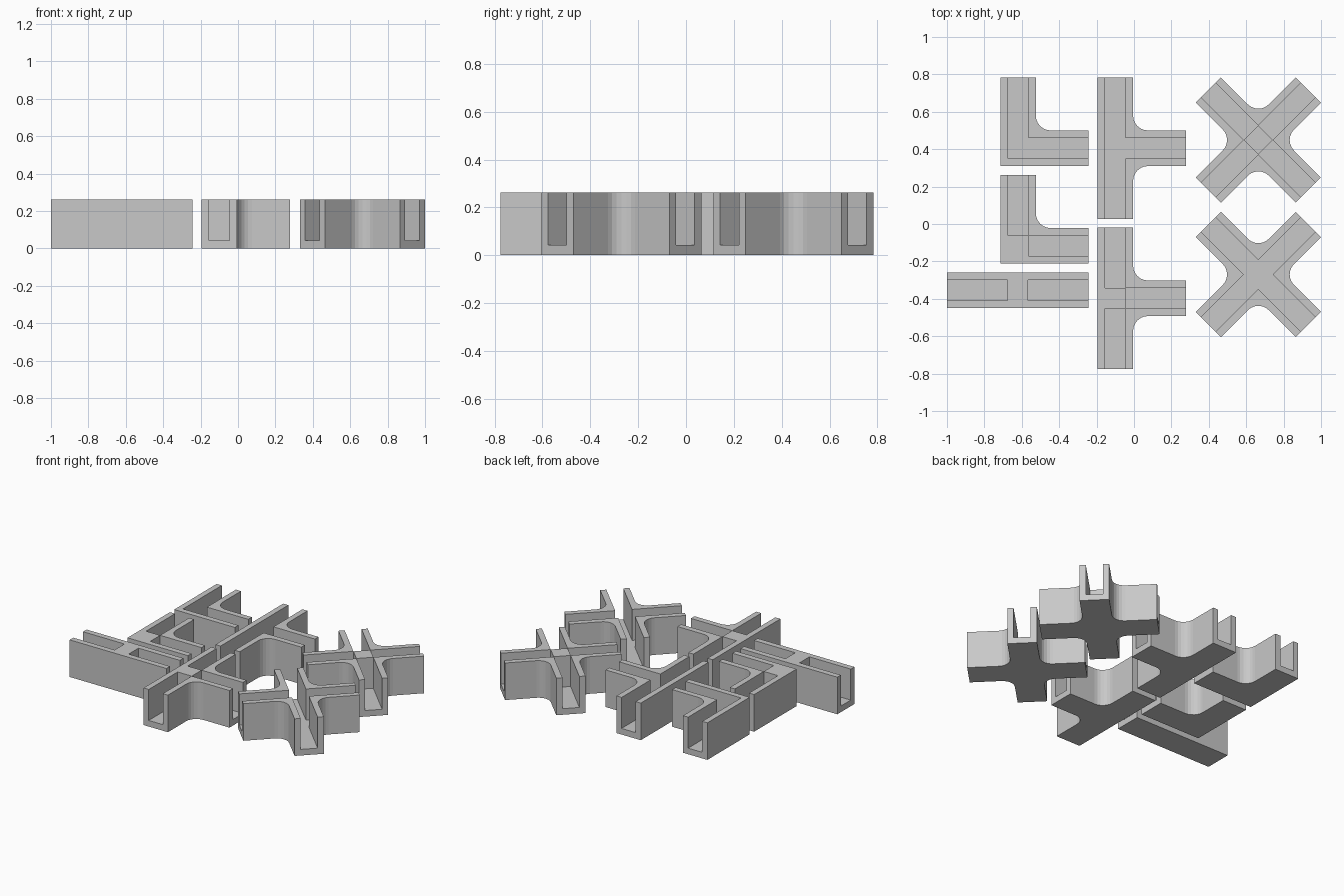
import bpy, bmesh, math
from mathutils import Matrix, Vector

cube = bpy.data.objects.get("Cube")
if cube:
    bpy.data.objects.remove(cube, do_unlink=True)

ARM = 0.378      # centre to arm end
HALF = 0.095     # half the outer width
SLOT = 0.055     # half the channel width
HEIGHT = 0.262
FLOOR = 0.043
FILLET = 0.08
STEPS = 6

grey = bpy.data.materials.new("plain_grey")
grey.use_nodes = True
colour = (0.58, 0.58, 0.58, 1)
grey.diffuse_color = colour
grey.node_tree.nodes["Principled BSDF"].inputs["Base Color"].default_value = colour


def make_object(name, bm):
    bmesh.ops.recalc_face_normals(bm, faces=bm.faces)
    mesh = bpy.data.meshes.new(name)
    bm.to_mesh(mesh)
    bm.free()
    mesh.materials.append(grey)
    obj = bpy.data.objects.new(name, mesh)
    bpy.context.scene.collection.objects.link(obj)
    return obj


def prism(name, outline, bottom, top):
    bm = bmesh.new()
    face = bm.faces.new([bm.verts.new((x, y, bottom)) for x, y in outline])
    new = bmesh.ops.extrude_face_region(bm, geom=[face])["geom"]
    bmesh.ops.translate(bm, vec=(0, 0, top - bottom),
                        verts=[v for v in new if isinstance(v, bmesh.types.BMVert)])
    return make_object(name, bm)


def body_outline(arms):
    """Walk round the four directions, with rounded inner corners."""
    points = []
    for d in range(4):
        turn = Matrix.Rotation(d * math.pi / 2, 2)
        here, after = d in arms, (d + 1) % 4 in arms
        local = [(ARM, -HALF), (ARM, HALF)] if here else []
        if here and after:
            c = HALF + FILLET
            for i in range(STEPS + 1):
                a = math.pi * 1.5 - i / STEPS * math.pi / 2
                local.append((c + FILLET * math.cos(a), c + FILLET * math.sin(a)))
        elif not here and not after:
            local.append((HALF, HALF))
        points += [turn @ Vector(p) for p in local]
    return points


def cut(obj, cutter):
    mod = obj.modifiers.new("channel", 'BOOLEAN')
    mod.operation = 'DIFFERENCE'
    mod.solver = 'EXACT'
    mod.object = cutter


def connector(name, x, y, arms, blocked, angle=0):
    body = prism(name, body_outline(arms), 0, HEIGHT)
    # One channel per arm; open pieces join in the middle
    start = SLOT if blocked else -SLOT
    cutters = []
    for d in arms:
        turn = Matrix.Rotation(d * math.pi / 2, 2)
        corners = [(start, -SLOT), (ARM + 0.1, -SLOT), (ARM + 0.1, SLOT), (start, SLOT)]
        cutter = prism("channel_cutter", [turn @ Vector(p) for p in corners],
                       FLOOR, HEIGHT + 0.1)
        cutter.hide_render = True
        cut(body, cutter)
        cutters.append(cutter)
    # Bake the cuts, then drop the helpers
    bpy.context.view_layer.update()
    graph = bpy.context.evaluated_depsgraph_get()
    baked = bpy.data.meshes.new_from_object(body.evaluated_get(graph))
    body.modifiers.clear()
    body.data = baked
    for cutter in cutters:
        bpy.data.objects.remove(cutter, do_unlink=True)
    body.location = (x, y, 0)
    body.rotation_euler.z = angle


# Arms are numbered counter-clockwise from +x
corner, tee, cross = (0, 1), (0, 1, 3), (0, 1, 2, 3)
connector("open_corner", -0.62, 0.405, corner, False)
connector("blocked_corner", -0.62, -0.117, corner, True)
connector("blocked_straight", -0.622, -0.355, (0, 2), True)
connector("open_tee", -0.1, 0.405, tee, False)
connector("blocked_tee", -0.1, -0.397, tee, True)
connector("blocked_cross", 0.665, 0.449, cross, True, math.pi / 4)
connector("open_cross", 0.665, -0.27, cross, False, math.pi / 4)
